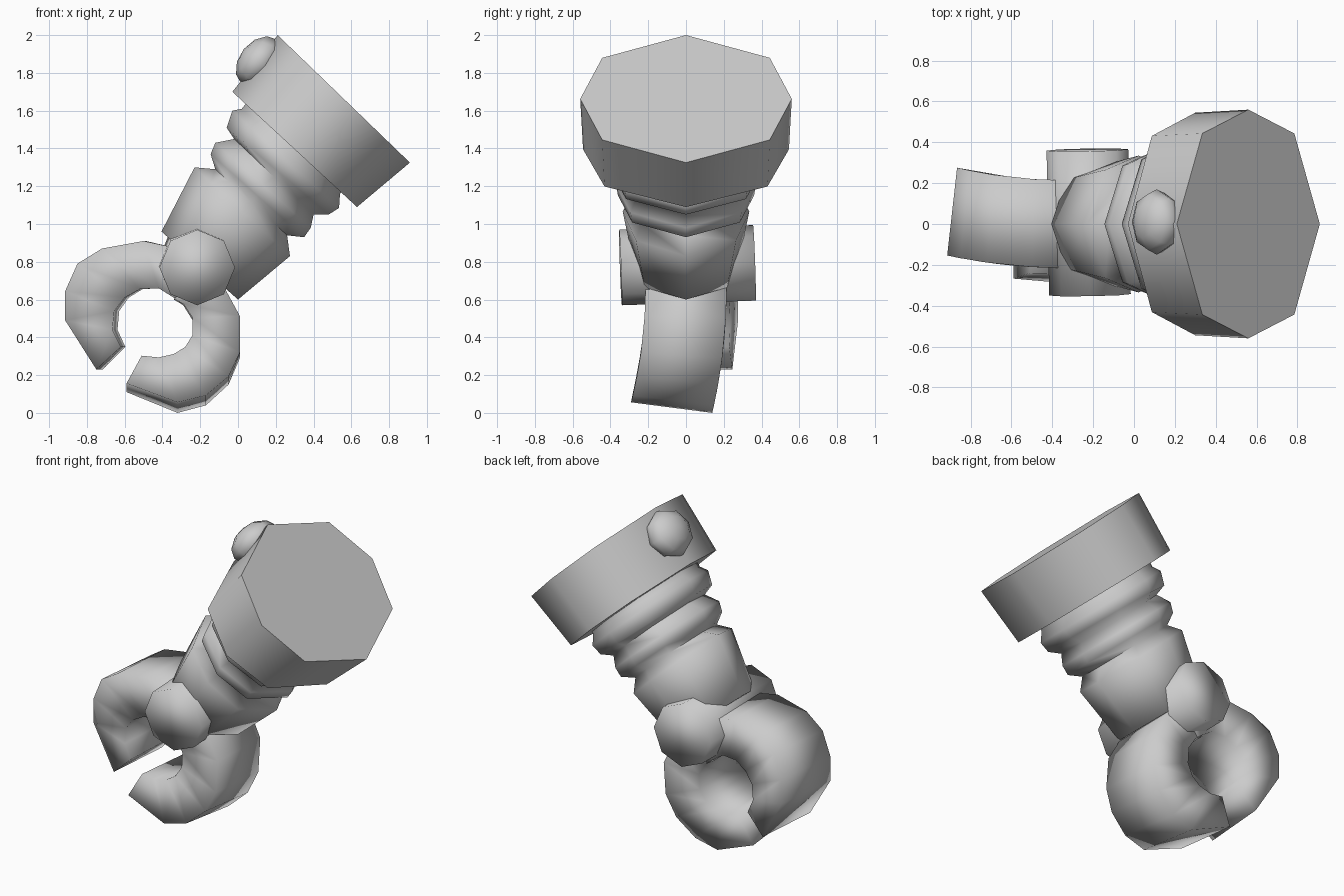
import bpy, bmesh, math
from mathutils import Vector, Matrix

if "Cube" in bpy.data.objects:
    bpy.data.objects.remove(bpy.data.objects["Cube"])


def finish(name, bm, angle=60):
    bmesh.ops.recalc_face_normals(bm, faces=bm.faces)
    me = bpy.data.meshes.new(name)
    bm.to_mesh(me)
    bm.free()
    ob = bpy.data.objects.new(name, me)
    bpy.context.collection.objects.link(ob)
    bpy.ops.object.select_all(action='DESELECT')
    ob.select_set(True)
    bpy.context.view_layer.objects.active = ob
    bpy.ops.object.shade_smooth_by_angle(angle=math.radians(angle))
    return ob


def loft(name, rings, angle=60):
    """Skin a list of equal-length point rings and cap both ends."""
    bm = bmesh.new()
    vs = [[bm.verts.new(p) for p in r] for r in rings]
    n = len(vs[0])
    for a, b in zip(vs, vs[1:]):
        for i in range(n):
            j = (i + 1) % n
            bm.faces.new((a[i], a[j], b[j], b[i]))
    bm.faces.new(vs[0])
    bm.faces.new(vs[-1])
    return finish(name, bm, angle)


def octagon(left, right, ry):
    """Eight-sided ring spanning two (x, z) points, with half-depth ry."""
    l, r = Vector((left[0], 0, left[1])), Vector((right[0], 0, right[1]))
    c, h = (l + r) / 2, (r - l) / 2
    ring = []
    for i in range(8):
        t = i * math.pi / 4
        kx, ky = (0.91, 1.12) if i % 2 else (1, 1)
        ring.append(c + h * math.cos(t) * kx + Vector((0, ry * math.sin(t) * ky, 0)))
    return ring


# wide cuff
loft("cuff", [octagon((0.21, 2.0), (0.91, 1.325), 0.56),
              octagon((-0.03, 1.70), (0.63, 1.09), 0.545)])

# ribbed wrist bellows running into the tapered palm
loft("wrist_and_palm", [octagon(*s) for s in (
    ((0.06, 1.66), (0.57, 1.20), 0.38),
    ((0.02, 1.61), (0.54, 1.16), 0.38),
    ((-0.03, 1.60), (0.535, 1.085), 0.41),
    ((-0.06, 1.51), (0.48, 1.05), 0.40),
    ((-0.02, 1.45), (0.40, 1.05), 0.34),
    ((-0.12, 1.43), (0.385, 0.98), 0.37),
    ((-0.145, 1.37), (0.35, 0.93), 0.36),
    ((-0.12, 1.29), (0.26, 0.94), 0.30),
    ((-0.23, 1.30), (0.275, 0.83), 0.335),
    ((-0.405, 0.96), (0.0, 0.60), 0.275))], 85)

# hinge pin across the palm
bm = bmesh.new()
bmesh.ops.create_cone(bm, cap_ends=True, segments=8, radius1=0.2, radius2=0.2, depth=0.71,
                      matrix=Matrix.Translation((-0.222, 0.008, 0.782))
                      @ Matrix.Rotation(math.radians(1), 4, 'Z')
                      @ Matrix.Rotation(math.radians(2), 4, 'X')
                      @ Matrix.Rotation(math.radians(90), 4, 'X'))
finish("hinge_pin", bm, 180)

# domed button on the cuff
bm = bmesh.new()
normal = Vector((-0.78, 0, 0.63))
bmesh.ops.create_uvsphere(bm, u_segments=8, v_segments=6, radius=1,
                          matrix=Matrix.Translation((0.112, 0.01, 1.86))
                          @ normal.to_track_quat('Z', 'Y').to_matrix().to_4x4()
                          @ Matrix.Diagonal((0.16, 0.15, 0.105, 1)))
finish("cuff_button", bm)

# curved claws: broad bands, each splayed slightly sideways
W = 0.215


def claw(name, pairs, splay):
    rings = []
    for ox, oz, ix, iz in pairs:
        rings.append([splay(x, w, z) for x, w, z in
                      ((ox, W, oz), (ix, W, iz), (ix, -W, iz), (ox, -W, oz))])
    return loft(name, rings, 180)


def splay_upper(x, w, z):
    d = max(0, -0.35 - x)
    return x + 0.2 * d * (w + W), w + 0.19 * d * d, z


def splay_lower(x, w, z):
    d = max(0, 0.65 - z)
    return x, w - 0.18 * d * d, z + 0.2 * d * (W - w)


claw("upper_claw", [
    (-0.15, 0.80, -0.30, 0.58), (-0.36, 0.88, -0.34, 0.61),
    (-0.50, 0.91, -0.42, 0.66), (-0.72, 0.87, -0.52, 0.655),
    (-0.85, 0.79, -0.60, 0.61), (-0.915, 0.645, -0.655, 0.54),
    (-0.915, 0.49, -0.665, 0.44), (-0.75, 0.23, -0.62, 0.35)], splay_upper)

claw("lower_claw", [
    (-0.12, 0.74, -0.34, 0.60), (-0.06, 0.64, -0.29, 0.57),
    (0.01, 0.50, -0.24, 0.49), (0.01, 0.29, -0.24, 0.39),
    (-0.05, 0.15, -0.28, 0.32), (-0.17, 0.04, -0.34, 0.28),
    (-0.32, 0.0, -0.42, 0.26), (-0.59, 0.11, -0.51, 0.27)], splay_lower)
